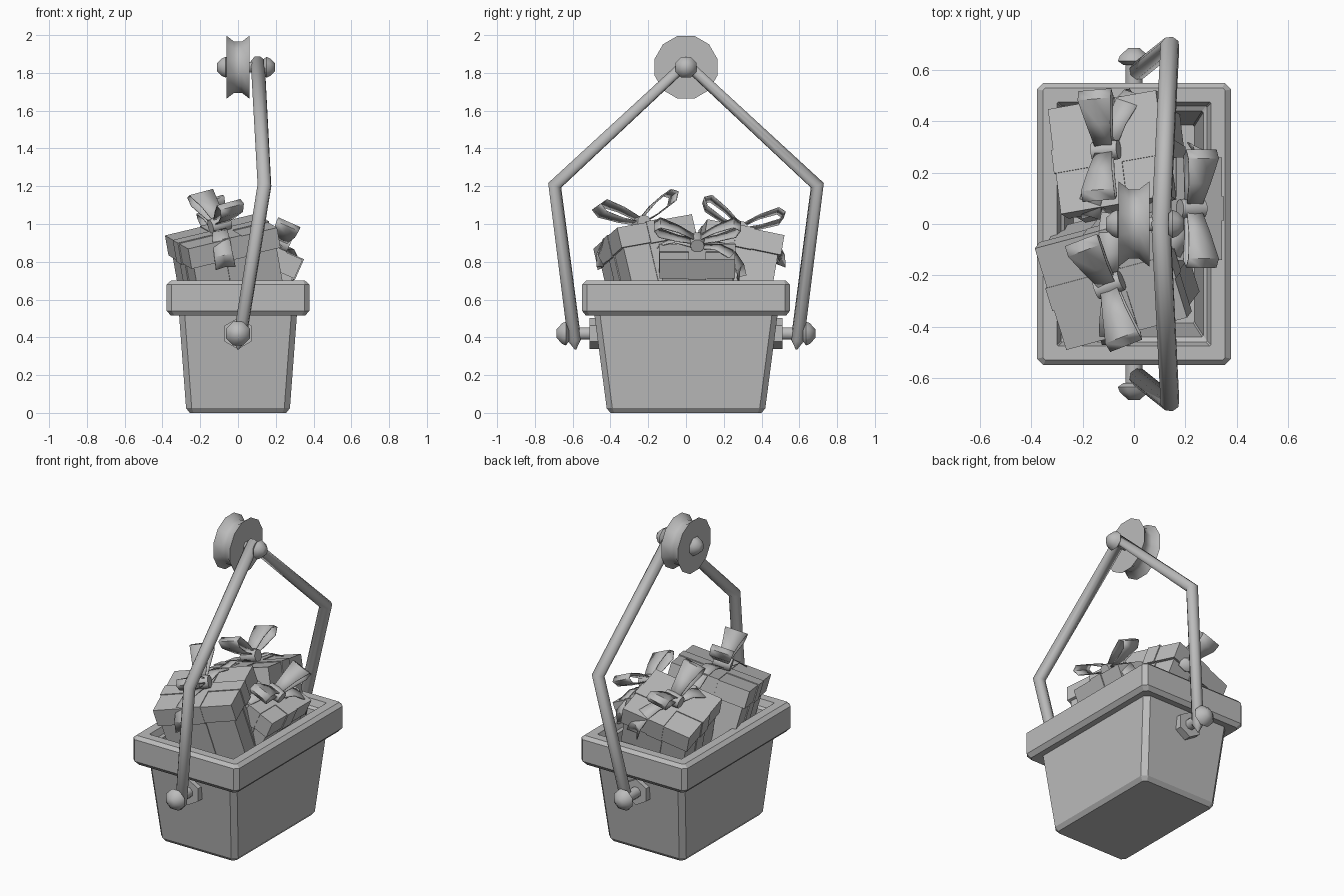
import bpy, bmesh, math
from mathutils import Matrix, Vector, Euler

if "Cube" in bpy.data.objects:
    bpy.data.objects.remove(bpy.data.objects["Cube"], do_unlink=True)

grey = bpy.data.materials.new("plain grey")
grey.use_nodes = True
grey.diffuse_color = (0.5, 0.5, 0.5, 1)
grey.node_tree.nodes["Principled BSDF"].inputs["Base Color"].default_value = (0.5, 0.5, 0.5, 1)


def finish(name, bm, matrix=Matrix(), smooth=None):
    """Turn a bmesh into a named, coloured object."""
    bmesh.ops.recalc_face_normals(bm, faces=bm.faces)
    mesh = bpy.data.meshes.new(name)
    bm.to_mesh(mesh)
    bm.free()
    mesh.materials.append(grey)
    ob = bpy.data.objects.new(name, mesh)
    bpy.context.collection.objects.link(ob)
    ob.matrix_world = matrix
    if smooth:
        bpy.ops.object.select_all(action='DESELECT')
        ob.select_set(True)
        bpy.context.view_layer.objects.active = ob
        bpy.ops.object.shade_smooth_by_angle(angle=math.radians(smooth))
    return ob


def loft(bm, rings, start_cap=True, end_cap=True):
    loops = [[bm.verts.new(p) for p in ring] for ring in rings]
    for a, b in zip(loops, loops[1:]):
        for i in range(len(a)):
            j = (i + 1) % len(a)
            bm.faces.new((a[i], a[j], b[j], b[i]))
    if start_cap:
        bm.faces.new(loops[0])
    if end_cap:
        bm.faces.new(loops[-1])


def tub_ring(hx, hy, z, c):
    """Rectangle with cut corners."""
    return [(hx, c - hy, z), (hx, hy - c, z), (hx - c, hy, z), (c - hx, hy, z),
            (-hx, hy - c, z), (-hx, c - hy, z), (c - hx, -hy, z), (hx - c, -hy, z)]


def turned(name, profile, matrix, sides, smooth=None):
    """Solid of revolution about local z from (radius, height) pairs."""
    bm = bmesh.new()
    angles = [2 * math.pi * (i + 0.5) / sides for i in range(sides)]
    loft(bm, [[(r * math.cos(a), r * math.sin(a), h) for a in angles] for r, h in profile])
    return finish(name, bm, matrix, smooth)


# Tapered tub with a heavy rim and a sloping inside
bm = bmesh.new()
loft(bm, [tub_ring(*r) for r in [
    (0.255, 0.40, 0, 0.02), (0.275, 0.42, 0.025, 0.03), (0.312, 0.485, 0.52, 0.03),
    (0.355, 0.53, 0.515, 0.02), (0.378, 0.55, 0.54, 0.025), (0.378, 0.55, 0.68, 0.025),
    (0.355, 0.53, 0.70, 0.01), (0.30, 0.475, 0.70, 0.005), (0.285, 0.46, 0.66, 0.005),
    (0.27, 0.44, 0.65, 0.005), (0.235, 0.385, 0.35, 0.005)]])
finish("basket", bm)

# Handle bent from one bar with pointed ends
curve = bpy.data.curves.new("handle", 'CURVE')
curve.dimensions = '3D'
curve.bevel_depth = 0.036
curve.bevel_resolution = 2
curve.use_fill_caps = True
half = [(0, 0.585, 0.335, 0.1), (0.008, 0.59, 0.385, 1), (0.14, 0.695, 1.205, 1.05)]
path = half + [(0.105, 0, 1.85, 1.1)] + [(x, -y, z, r) for x, y, z, r in reversed(half)]
spline = curve.splines.new('POLY')
spline.points.add(len(path) - 1)
for p, (x, y, z, r) in zip(spline.points, path):
    p.co = (x, y, z, 1)
    p.radius = r
spline.use_smooth = True
curve.materials.append(grey)
bpy.context.collection.objects.link(bpy.data.objects.new("handle", curve))

# Pivot bolts on both ends of the tub
for side, word in ((1, "back"), (-1, "front")):
    m = Matrix.Translation((0, 0, 0.42)) @ Matrix.Rotation(-side * math.pi / 2, 4, 'X')
    turned(word + "_pivot_washer", [(0.083, 0.46), (0.083, 0.51)], m, 6)
    turned(word + "_pivot_pin", [(0.035, 0.5), (0.035, 0.64)], m, 8, 50)
    turned(word + "_pivot_cap", [(0.045, 0.62), (0.068, 0.635), (0.06, 0.655), (0.025, 0.685)], m, 8, 50)

# Grooved pulley wheel on its axle
m = Matrix.Translation((0, 0, 1.83)) @ Matrix.Rotation(math.pi / 2, 4, 'Y')
turned("pulley_wheel", [(0.172, -0.06), (0.14, -0.02), (0.14, 0.02), (0.172, 0.06)], m, 12, 50)
turned("pulley_axle", [(0.03, -0.08), (0.03, 0.15)], m, 8, 50)
cap = [(0.045, 0), (0.06, 0.015), (0.05, 0.035), (0.025, 0.06)]
turned("axle_cap_left", [(r, 0.135 + h) for r, h in cap], m, 8, 50)
turned("axle_cap_right", [(r, -0.05 - h) for r, h in cap], m, 8, 50)


def box(name, size, centre, matrix):
    bm = bmesh.new()
    bmesh.ops.create_cube(bm, size=1)
    bmesh.ops.scale(bm, vec=size, verts=bm.verts)
    bmesh.ops.translate(bm, vec=centre, verts=bm.verts)
    return finish(name, bm, matrix)


def band(name, points, matrix, notch=0):
    """Ribbon strip along y from (distance, height, width) points."""
    bm = bmesh.new()
    rows = [[bm.verts.new((s * w / 2, d - (notch if i == len(points) - 1 and s == 0 else 0), h))
             for s in (-1, 0, 1)] for i, (d, h, w) in enumerate(points)]
    for a, b in zip(rows, rows[1:]):
        for i in range(2):
            bm.faces.new((a[i], a[i + 1], b[i + 1], b[i]))
    ob = finish(name, bm, matrix, 40)
    ob.modifiers.new("thickness", 'SOLIDIFY').thickness = 0.006


loop = [(0.02, 0.02, 0.07), (0.12, 0.025, 0.09), (0.23, 0.045, 0.13), (0.265, 0.085, 0.14),
        (0.23, 0.115, 0.14), (0.12, 0.09, 0.1), (0.02, 0.05, 0.07)]
tail = [(0.02, 0.02, 0.06), (0.13, 0.035, 0.08), (0.22, 0.0, 0.095),
        (0.27, -0.07, 0.1), (0.285, -0.14, 0.105)]


def gift(name, top, angles, size, lift, yaw, scale=1.0):
    """Wrapped box hung below its top centre, with straps and a bow."""
    rot = Euler([math.radians(a) for a in angles]).to_matrix().to_4x4()
    m = Matrix.Translation(top) @ rot
    sx, sy, sz = size
    lid = 0.11
    box(name + "_body", (sx * 0.93, sy * 0.93, sz), (0, 0, -sz / 2 - 0.01), m)
    box(name + "_lid", (sx, sy, lid), (0, 0, -lid / 2), m)
    for word, wx, wy in (("long", sx, 0.09), ("cross", 0.09, sy)):
        box(f"{name}_{word}_lid_strap", (wx + 0.012, wy + 0.004, lid + 0.01), (0, 0, -lid / 2), m)
        kx, ky = (0.93, 1) if word == "long" else (1, 0.93)
        box(f"{name}_{word}_strap", (wx * kx + 0.012, wy * ky + 0.012, sz), (0, 0, -sz / 2 - 0.01), m)
    # bow
    bow = m @ Matrix.Rotation(math.radians(yaw), 4, 'Z') @ Matrix.Scale(scale, 4)
    knot = bow @ Matrix.Translation((0, 0, 0.04)) @ Matrix.Rotation(math.pi / 2, 4, 'Y')
    turned(name + "_knot", [(0.04, -0.055), (0.046, 0), (0.04, 0.055)], knot, 10, 50)
    for i, word in enumerate(("first", "second")):
        turn = bow @ Matrix.Rotation(math.pi * i, 4, 'Z')
        up = Matrix.Translation((0, 0, 0.02)) @ Matrix.Rotation(math.radians(lift), 4, 'X')
        band(f"{name}_{word}_loop", loop, turn @ up)
        band(f"{name}_{word}_tail", tail, turn @ Matrix.Rotation(-0.4, 4, 'Z'), 0.035)


# Heap of presents
gift("back_gift", (-0.1, 0.28, 0.93), (-12, -14, 10), (0.44, 0.42, 0.38), 16, -5, 0.95)
gift("front_gift", (-0.09, -0.23, 0.96), (10, -13, 15), (0.5, 0.42, 0.4), 16, 6, 0.98)
gift("side_gift", (0.21, 0.06, 0.87), (0, 24, 0), (0.29, 0.4, 0.34), 8, 0, 0.92)
